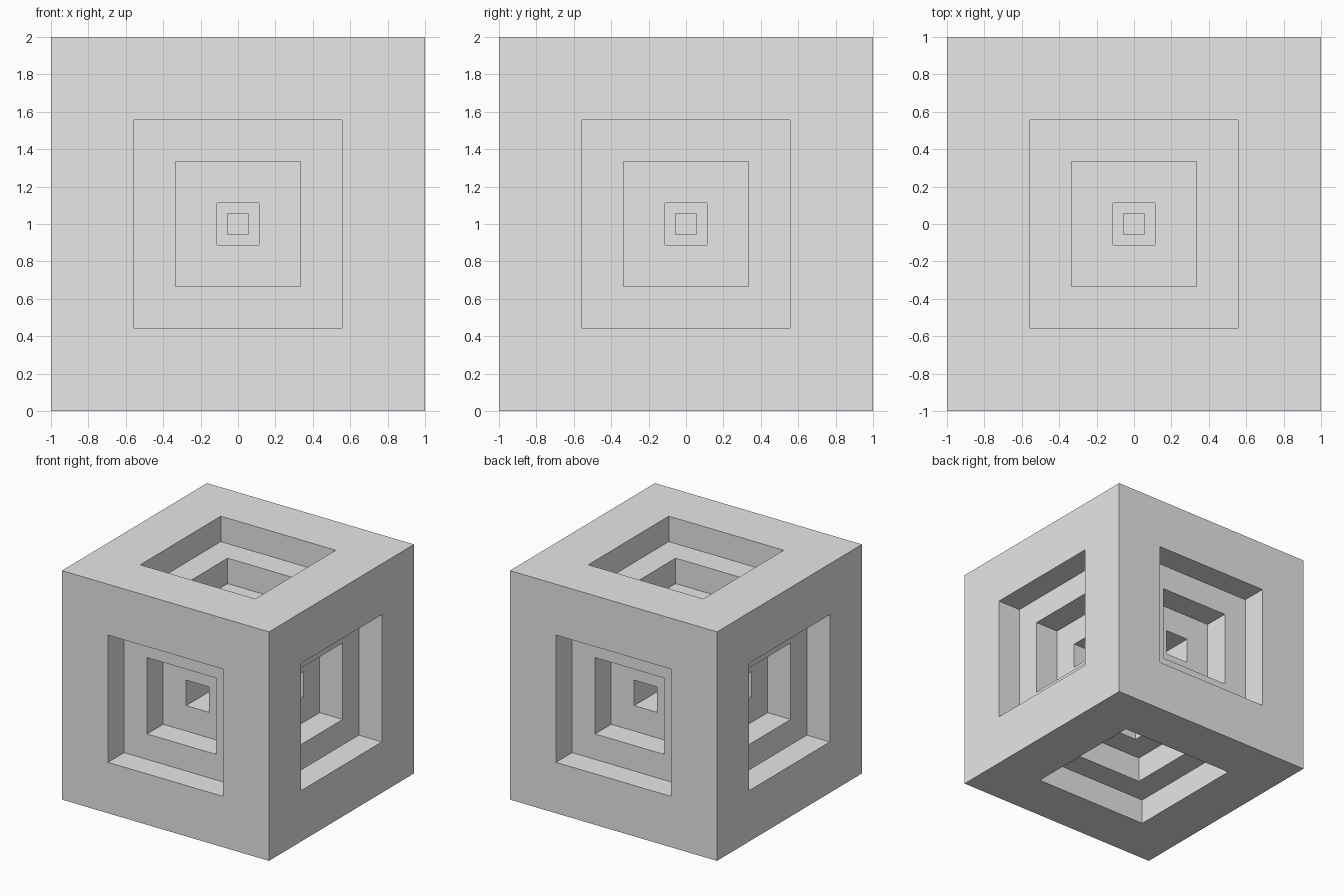
import bpy
import bmesh

# Remove the default cube only
default = bpy.data.objects.get("Cube")
if default:
    bpy.data.objects.remove(default, do_unlink=True)

# Single plain grey
grey = bpy.data.materials.new("light_grey")
grey.use_nodes = True
colour = (0.8, 0.8, 0.8, 1.0)
grey.diffuse_color = colour
grey.node_tree.nodes["Principled BSDF"].inputs["Base Color"].default_value = colour

UNIT = 1 / 9  # half the cube divided into nine steps
# Each recess: (border width, depth) in steps
RECESSES = [(4, 2), (2, 2), (2, 3), (0.5, 1)]


def sink(bm, face, border, depth):
    """Inset a face and push the middle straight in."""
    inward = -face.normal.copy()
    bmesh.ops.inset_individual(bm, faces=[face], thickness=border, use_even_offset=True)
    result = bmesh.ops.extrude_discrete_faces(bm, faces=[face])
    floor = result["faces"][0]
    bmesh.ops.translate(bm, verts=floor.verts, vec=inward * depth)
    floor.normal_update()
    return floor


# Cube with nested square recesses on all six sides
bm = bmesh.new()
bmesh.ops.create_cube(bm, size=2)
bm.normal_update()
for face in list(bm.faces):
    for border, depth in RECESSES:
        face = sink(bm, face, border * UNIT, depth * UNIT)
bmesh.ops.translate(bm, verts=bm.verts, vec=(0, 0, 1))
bm.normal_update()

mesh = bpy.data.meshes.new("recessed_cube")
bm.to_mesh(mesh)
bm.free()
mesh.materials.append(grey)
cube = bpy.data.objects.new("recessed_cube", mesh)
bpy.context.collection.objects.link(cube)
